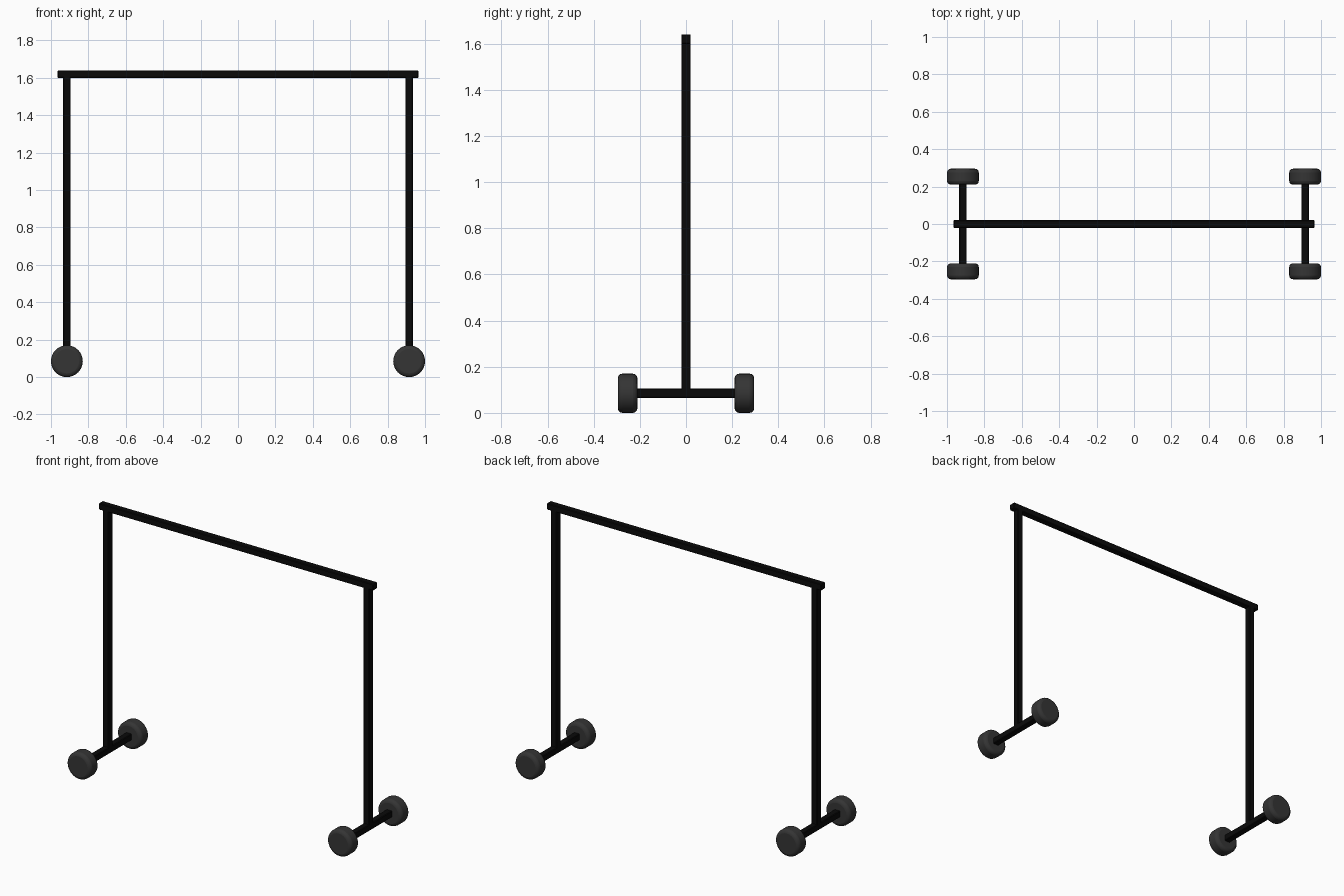
import bpy, math

if "Cube" in bpy.data.objects:
    bpy.data.objects.remove(bpy.data.objects["Cube"])


def material(name, v):
    m = bpy.data.materials.new(name)
    m.diffuse_color = (v, v, v, 1)
    m.use_nodes = True
    m.node_tree.nodes["Principled BSDF"].inputs["Base Color"].default_value = m.diffuse_color
    return m


BLACK = material("black_metal", 0.003)
RUBBER = material("dark_grey_rubber", 0.035)

BAR = 0.041        # thickness of the square tube
POST_X = 0.915     # distance of the posts from the centre
WHEEL_R = 0.085
WHEEL_Y = 0.253
WHEEL_W = 0.085


def finish(ob, name, mat, bevel, segments):
    ob.name = name
    ob.data.materials.append(mat)
    mod = ob.modifiers.new("rounded_edges", 'BEVEL')
    mod.width = bevel
    mod.segments = segments
    mod.limit_method = 'ANGLE'
    mod.angle_limit = math.radians(40)


def tube(name, center, size):
    bpy.ops.mesh.primitive_cube_add(size=1, location=center)
    ob = bpy.context.object
    ob.scale = size
    bpy.ops.object.transform_apply(location=False, rotation=False, scale=True)
    finish(ob, name, BLACK, 0.004, 1)


def wheel(name, center):
    bpy.ops.mesh.primitive_cylinder_add(vertices=32, radius=WHEEL_R, depth=WHEEL_W,
                                        location=center, rotation=(math.pi / 2, 0, 0))
    ob = bpy.context.object
    bpy.ops.object.shade_smooth_by_angle(angle=math.radians(35))
    finish(ob, name, RUBBER, 0.02, 3)


# Top rail
tube("top_rail", (0, 0, 1.62), (1.93, BAR, BAR))

for sx, side in ((-1, "left"), (1, "right")):
    x = sx * POST_X
    # Post from the foot bar up to the rail
    bottom, top = WHEEL_R - BAR / 2, 1.61
    tube(side + "_post", (x, 0, (bottom + top) / 2), (BAR, BAR, top - bottom))
    # Foot bar between the wheels
    tube(side + "_foot_bar", (x, 0, WHEEL_R), (BAR, 2 * WHEEL_Y, BAR))
    # Wheels
    for sy, end in ((-1, "front"), (1, "back")):
        wheel(f"{side}_{end}_wheel", (x, sy * WHEEL_Y, WHEEL_R))
